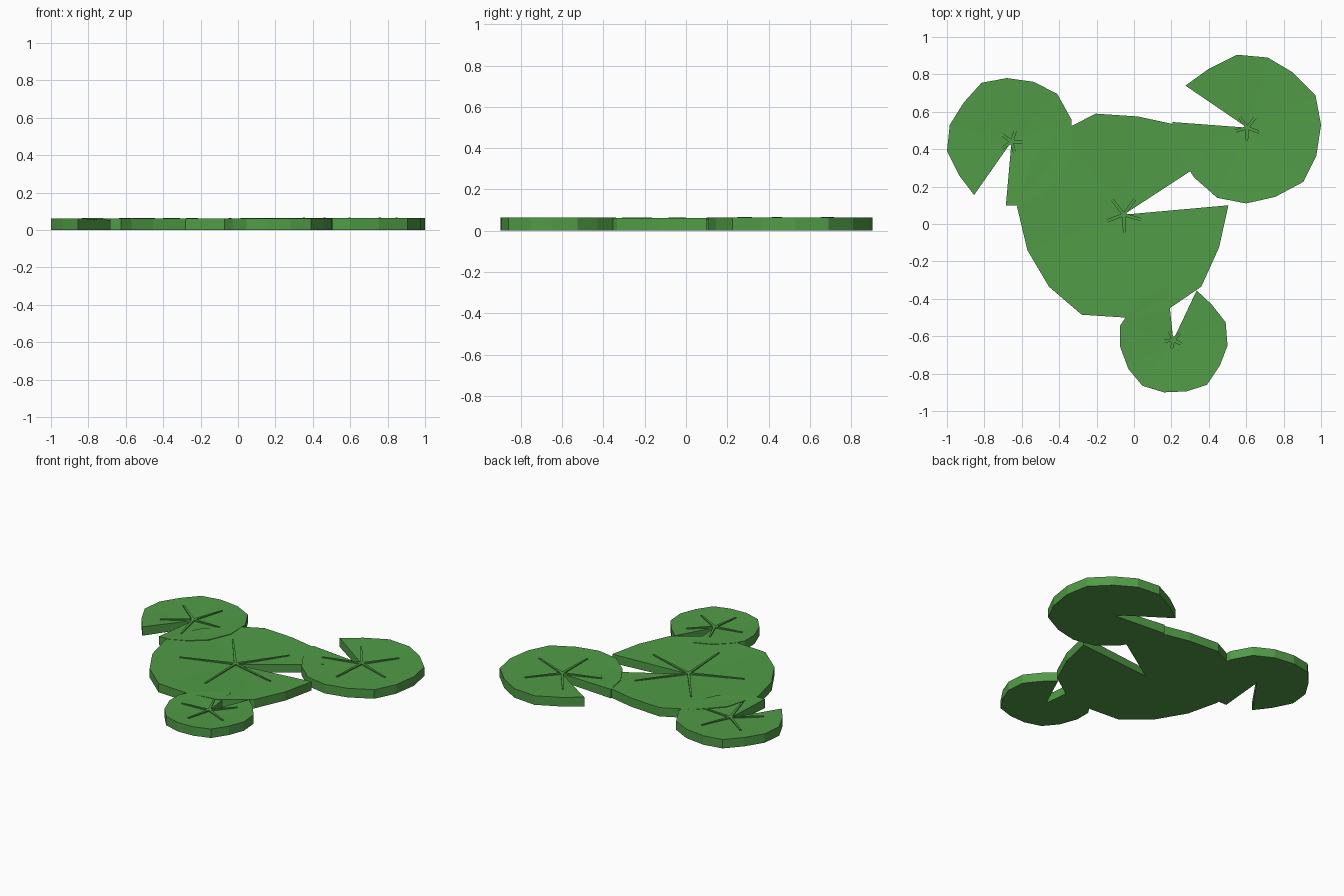
import bpy, bmesh
from mathutils import Vector

green = bpy.data.materials.new("leaf green")
green.diffuse_color = (0.082, 0.33, 0.062, 1)


def make_object(name, bm):
    bmesh.ops.recalc_face_normals(bm, faces=bm.faces)
    mesh = bpy.data.meshes.new(name)
    bm.to_mesh(mesh)
    bm.free()
    mesh.materials.append(green)
    bpy.context.collection.objects.link(bpy.data.objects.new(name, mesh))


def prism(bm, points, tops, bottom, fan=False):
    """Closed slab over an outline; a fan top allows a dished centre at point 0."""
    up = [bm.verts.new((x, y, z)) for (x, y), z in zip(points, tops)]
    low = [bm.verts.new((x, y, bottom)) for x, y in points]
    n = len(points)
    for i in range(n):
        j = (i + 1) % n
        bm.faces.new((low[i], low[j], up[j], up[i]))
    for ring in (up, low):
        if fan:
            for i in range(1, n - 1):
                bm.faces.new((ring[0], ring[i], ring[i + 1]))
        else:
            bm.faces.new(ring)


def lily_pad(name, centre, rim, tips, rim_z):
    # notched leaf, slightly dished toward the centre
    centre_z = rim_z - 0.01
    bm = bmesh.new()
    prism(bm, [centre] + rim, [centre_z] + [rim_z] * len(rim), 0, fan=True)
    make_object(name, bm)
    # tapered raised veins
    bm = bmesh.new()
    c = Vector(centre)
    for tip in tips:
        t = Vector(tip)
        d = (t - c).normalized()
        side = Vector((-d.y, d.x))
        pts = [c + side * 0.009, c - side * 0.009, t - side * 0.005, t + side * 0.005]
        prism(bm, [tuple(p) for p in pts],
              [centre_z + 0.009] * 2 + [rim_z + 0.002] * 2, 0.03)
    make_object(name + "_veins", bm)


lily_pad("large_pad", (-0.055, 0.05),
         [(0.505, 0.10), (0.455, -0.125), (0.36, -0.335), (0.17, -0.465), (-0.05, -0.50),
          (-0.28, -0.485), (-0.455, -0.335), (-0.57, -0.14), (-0.625, 0.09), (-0.55, 0.33),
          (-0.40, 0.49), (-0.205, 0.59), (0.02, 0.575), (0.205, 0.535), (0.32, 0.47),
          (0.42, 0.36)],
         [(-0.275, 0.335), (0.16, 0.345), (0.285, -0.045), (-0.04, -0.31), (-0.4, -0.08)],
         0.062)

lily_pad("right_pad", (0.605, 0.515),
         [(0.275, 0.74), (0.40, 0.83), (0.55, 0.905), (0.715, 0.89), (0.85, 0.81),
          (0.97, 0.69), (1.0, 0.53), (0.975, 0.365), (0.905, 0.225), (0.755, 0.145),
          (0.60, 0.11), (0.445, 0.14), (0.32, 0.25), (0.235, 0.39), (0.205, 0.545)],
         [(0.46, 0.715), (0.76, 0.71), (0.85, 0.42), (0.595, 0.25), (0.35, 0.44)],
         0.064)

lily_pad("left_pad", (-0.655, 0.44),
         [(-0.685, 0.10), (-0.61, 0.10), (-0.50, 0.15), (-0.395, 0.24), (-0.33, 0.39),
          (-0.335, 0.56), (-0.41, 0.695), (-0.535, 0.76), (-0.68, 0.78), (-0.815, 0.755),
          (-0.91, 0.65), (-0.985, 0.53), (-1.0, 0.39), (-0.935, 0.26), (-0.855, 0.155)],
         [(-0.578, 0.65), (-0.445, 0.435), (-0.595, 0.22), (-0.83, 0.315), (-0.825, 0.57)],
         0.063)

lily_pad("small_pad", (0.21, -0.62),
         [(0.335, -0.355), (0.415, -0.43), (0.49, -0.525), (0.50, -0.65), (0.46, -0.755),
          (0.39, -0.86), (0.28, -0.895), (0.16, -0.90), (0.045, -0.865), (-0.03, -0.775),
          (-0.075, -0.655), (-0.075, -0.545), (-0.03, -0.475), (0.06, -0.39), (0.18, -0.34)],
         [(0.145, -0.47), (0.34, -0.49), (0.375, -0.705), (0.175, -0.805), (0.015, -0.645)],
         0.063)
